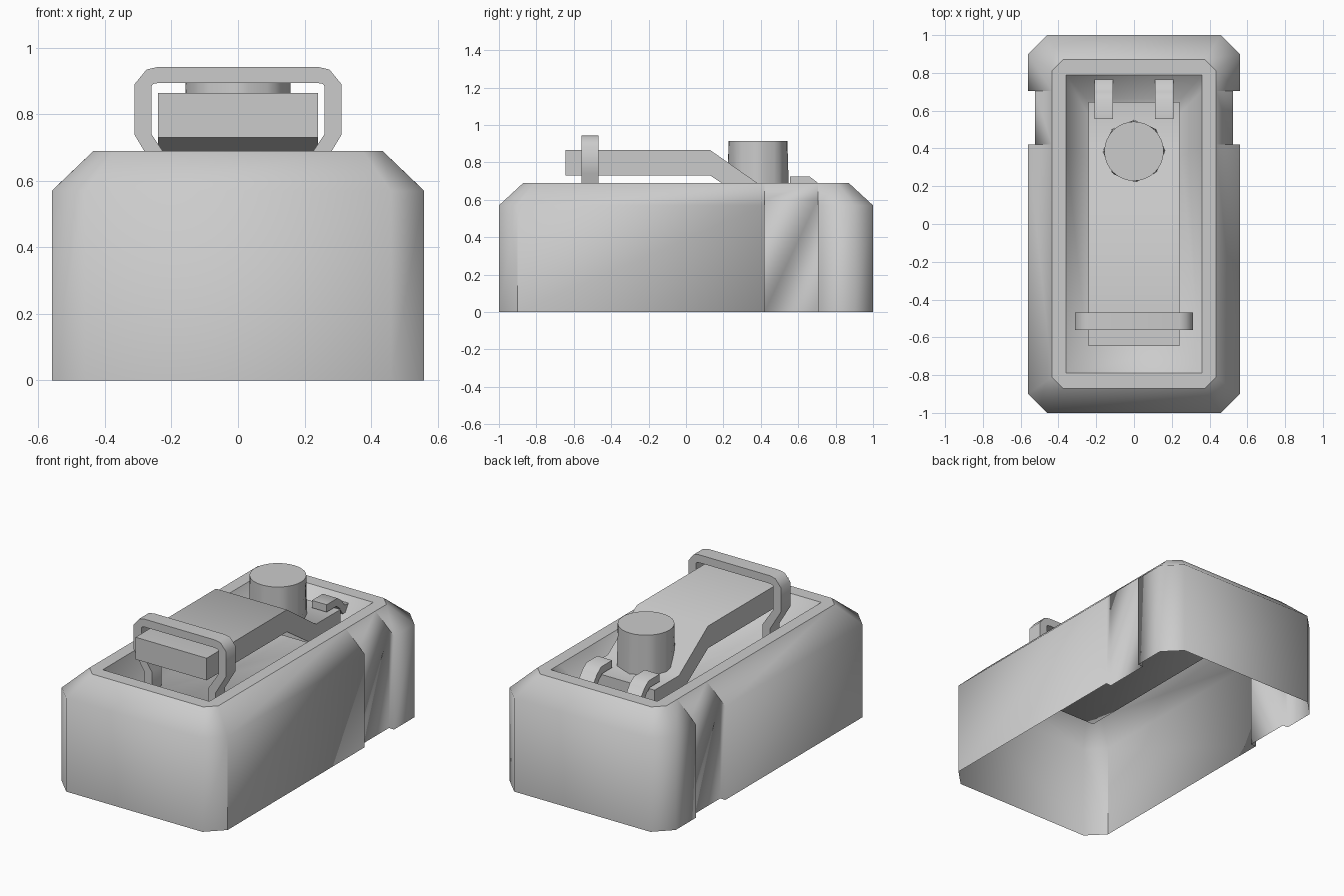
import bpy, bmesh, math

if "Cube" in bpy.data.objects:
    bpy.data.objects.remove(bpy.data.objects["Cube"])


def finish(bm, name):
    bmesh.ops.recalc_face_normals(bm, faces=bm.faces[:])
    mesh = bpy.data.meshes.new(name)
    bm.to_mesh(mesh)
    bm.free()
    ob = bpy.data.objects.new(name, mesh)
    bpy.context.collection.objects.link(ob)
    return ob


def smooth_below(bm, angle):
    """Smooth faces, keeping edges steeper than the angle sharp."""
    bmesh.ops.recalc_face_normals(bm, faces=bm.faces[:])
    for f in bm.faces:
        f.smooth = True
    for e in bm.edges:
        e.smooth = e.calc_face_angle(0) < angle


def bridge(bm, a, b):
    n = len(a)
    for i in range(n):
        j = (i + 1) % n
        bm.faces.new((a[i], a[j], b[j], b[i]))


def extrude_profile(name, pts, lo, hi, axis):
    """Extrude a closed 2D profile along x (pts = y,z) or y (pts = x,z)."""
    bm = bmesh.new()
    place = (lambda p, t: (t, p[0], p[1])) if axis == 'x' else (lambda p, t: (p[0], t, p[1]))
    a = [bm.verts.new(place(p, lo)) for p in pts]
    b = [bm.verts.new(place(p, hi)) for p in pts]
    bridge(bm, a, b)
    bm.faces.new(a)
    bm.faces.new(b)
    smooth_below(bm, 1.1)
    return finish(bm, name)


# Housing: open-bottomed shell with side notches, sloped shoulder and tapered recess
# each entry: wall x, wall y, shoulder z, rim x, rim y, recess y (right half)
half = [(.46, -1, .57, .375, -.87, -.79), (.56, -.9, .57, .435, -.81, -.79),
        (.56, .42, .57, .435, .42, .42), (.525, .42, .604, .435, .42, .42),
        (.525, .705, .604, .435, .705, .705), (.56, .705, .57, .435, .705, .705),
        (.56, .9, .57, .435, .81, .79), (.46, 1, .57, .375, .87, .79)]
outline = [(1, p) for p in half] + [(-1, p) for p in reversed(half)]
bm = bmesh.new()
levels = [lambda s, p: (s * p[0], p[1], 0),
          lambda s, p: (s * p[0], p[1], p[2]),
          lambda s, p: (s * p[3], p[4], .69),
          lambda s, p: (s * .36, p[5], .69),
          lambda s, p: (s * .25, p[5] * .84, .51)]
rings = [[bm.verts.new(f(s, p)) for s, p in outline] for f in levels]
for a, b in zip(rings, rings[1:]):
    bridge(bm, a, b)
bm.faces.new(rings[-1])
bmesh.ops.remove_doubles(bm, verts=bm.verts[:], dist=.0005)
bmesh.ops.recalc_face_normals(bm, faces=bm.faces[:])
for f in bm.faces:
    f.smooth = True
for e in bm.edges:
    on_rim = all(v.co.z > .68 for v in e.verts)
    front_corner = all(abs(v.co.x) > .55 and v.co.y < -.89 for v in e.verts)
    e.smooth = not ((on_rim and e.calc_face_angle(0) > .3) or front_corner)
finish(bm, "housing")

# Lever: cranked flat bar
extrude_profile("lever", [(-.645, .73), (-.645, .865), (.13, .865), (.41, .67), (.645, .67),
                          (.645, .535), (.42, .535), (.13, .73)], -.24, .24, 'x')

# Loop: bent band over the lever, legs ending on the recess floor
outer = [(.24, .515), (.24, .62), (.312, .74), (.312, .89), (.275, .935), (.24, .943)]
inner = [(.19, .515), (.19, .635), (.26, .74), (.26, .885), (.255, .892), (.235, .895)]
mirror = lambda pts: [(-x, z) for x, z in reversed(pts)]
extrude_profile("loop", outer + mirror(outer) + [(-x, z) for x, z in inner] + inner[::-1],
                -.56, -.468, 'y')

# Knob: round top flowing into an eight-sided base
bm = bmesh.new()
N, cy = 32, .385
base, top = [], []
for i in range(N):
    t = 2 * math.pi * i / N
    off = t % (math.pi / 4) - math.pi / 8
    r = .165 * math.cos(math.pi / 8) / math.cos(off)
    base.append(bm.verts.new((r * math.cos(t), cy + r * math.sin(t), .65)))
    top.append(bm.verts.new((.157 * math.cos(t), cy + .157 * math.sin(t), .915)))
bridge(bm, base, top)
bm.faces.new(top)
bm.faces.new(base)
smooth_below(bm, .6)
finish(bm, "knob")

# Clips: two bent tabs holding the lever end
clip = [(.555, .68), (.555, .725), (.66, .725), (.70, .695), (.73, .655), (.785, .655),
        (.785, .61), (.71, .61), (.68, .655), (.65, .68)]
for side, x in (("left", -.16), ("right", .16)):
    extrude_profile(side + "_clip", clip, x - .05, x + .05, 'x')
